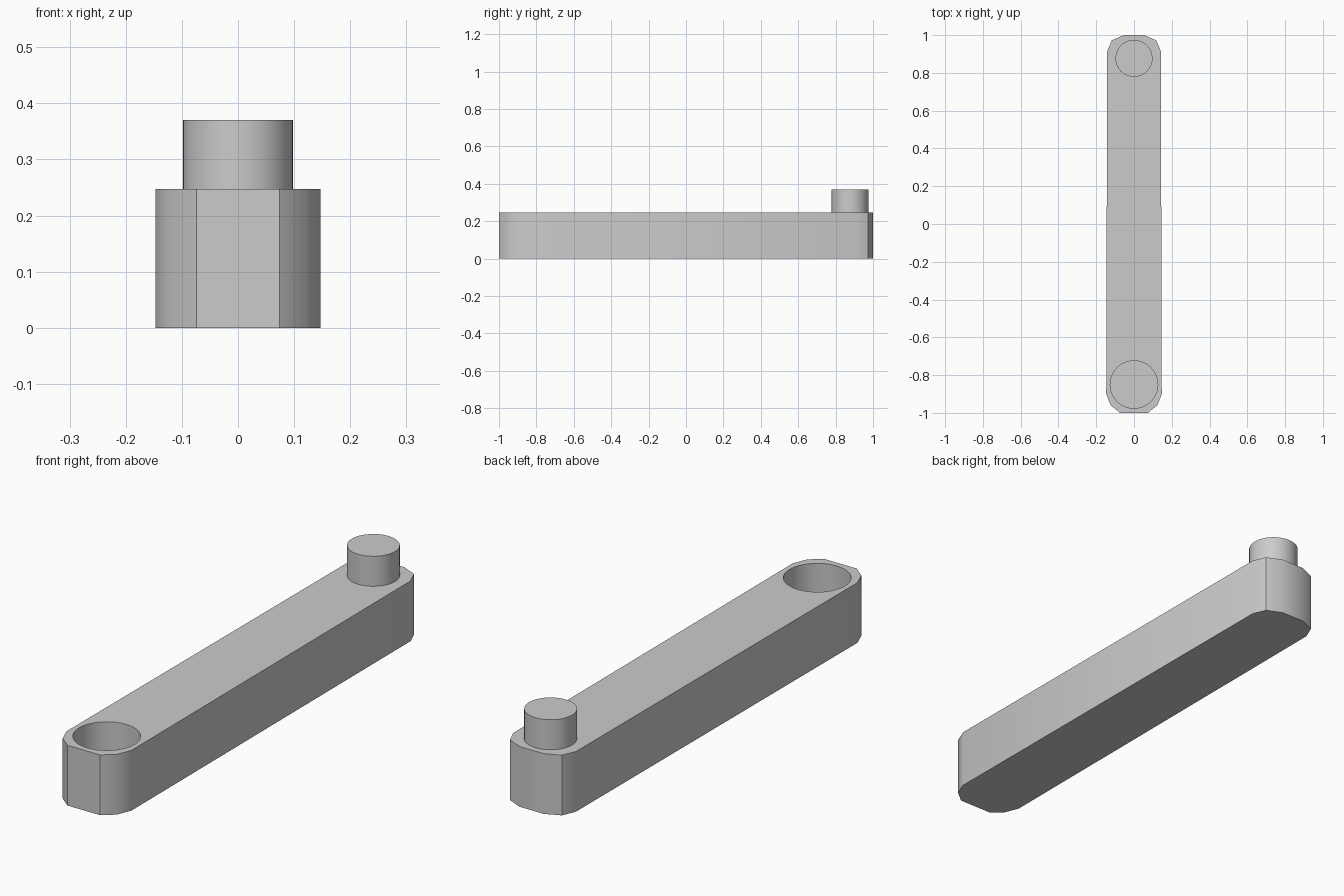
import bpy
import bmesh
import math

if "Cube" in bpy.data.objects:
    bpy.data.objects.remove(bpy.data.objects["Cube"], do_unlink=True)

ARM_TOP = 0.247
PEG_TOP = 0.37

grey = bpy.data.materials.new("plain_grey")
grey.use_nodes = True
colour = (0.6, 0.6, 0.6, 1)
grey.diffuse_color = colour
grey.node_tree.nodes["Principled BSDF"].inputs["Base Color"].default_value = colour


def prism(name, outline, bottom, top):
    """Extrude a flat outline upward into a solid."""
    bm = bmesh.new()
    base = bm.faces.new([bm.verts.new((x, y, bottom)) for x, y in outline])
    lid = bmesh.ops.extrude_face_region(bm, geom=[base])["geom"]
    for v in lid:
        if isinstance(v, bmesh.types.BMVert):
            v.co.z = top
    bmesh.ops.recalc_face_normals(bm, faces=bm.faces)
    mesh = bpy.data.meshes.new(name)
    bm.to_mesh(mesh)
    bm.free()
    mesh.materials.append(grey)
    obj = bpy.data.objects.new(name, mesh)
    bpy.context.collection.objects.link(obj)
    return obj


def circle(y, radius, count=48):
    angles = [math.tau * i / count for i in range(count)]
    return [(radius * math.cos(a), y + radius * math.sin(a)) for a in angles]


# Arm: slightly tapered bar with clipped ends, mirrored across x
side = [(0.074, -1), (0.123, -0.96), (0.147, -0.9),
        (0.142, 0.915), (0.118, 0.972), (0.054, 1)]
arm = prism("crank_arm", side + [(-x, y) for x, y in reversed(side)], 0, ARM_TOP)

# Blind socket at the front end
cutter = prism("socket_cutter", circle(-0.85, 0.126), 0.11, ARM_TOP + 0.1)
cut = arm.modifiers.new("socket", "BOOLEAN")
cut.operation = "DIFFERENCE"
cut.solver = "EXACT"
cut.object = cutter
bpy.context.view_layer.objects.active = arm
bpy.ops.object.modifier_apply(modifier=cut.name)
bpy.data.objects.remove(cutter, do_unlink=True)

# Upright peg at the back end
peg = prism("peg", circle(0.877, 0.098), ARM_TOP, PEG_TOP)

for obj in (arm, peg):
    bpy.ops.object.select_all(action="DESELECT")
    obj.select_set(True)
    bpy.context.view_layer.objects.active = obj
    bpy.ops.object.shade_smooth_by_angle(angle=math.radians(32))
